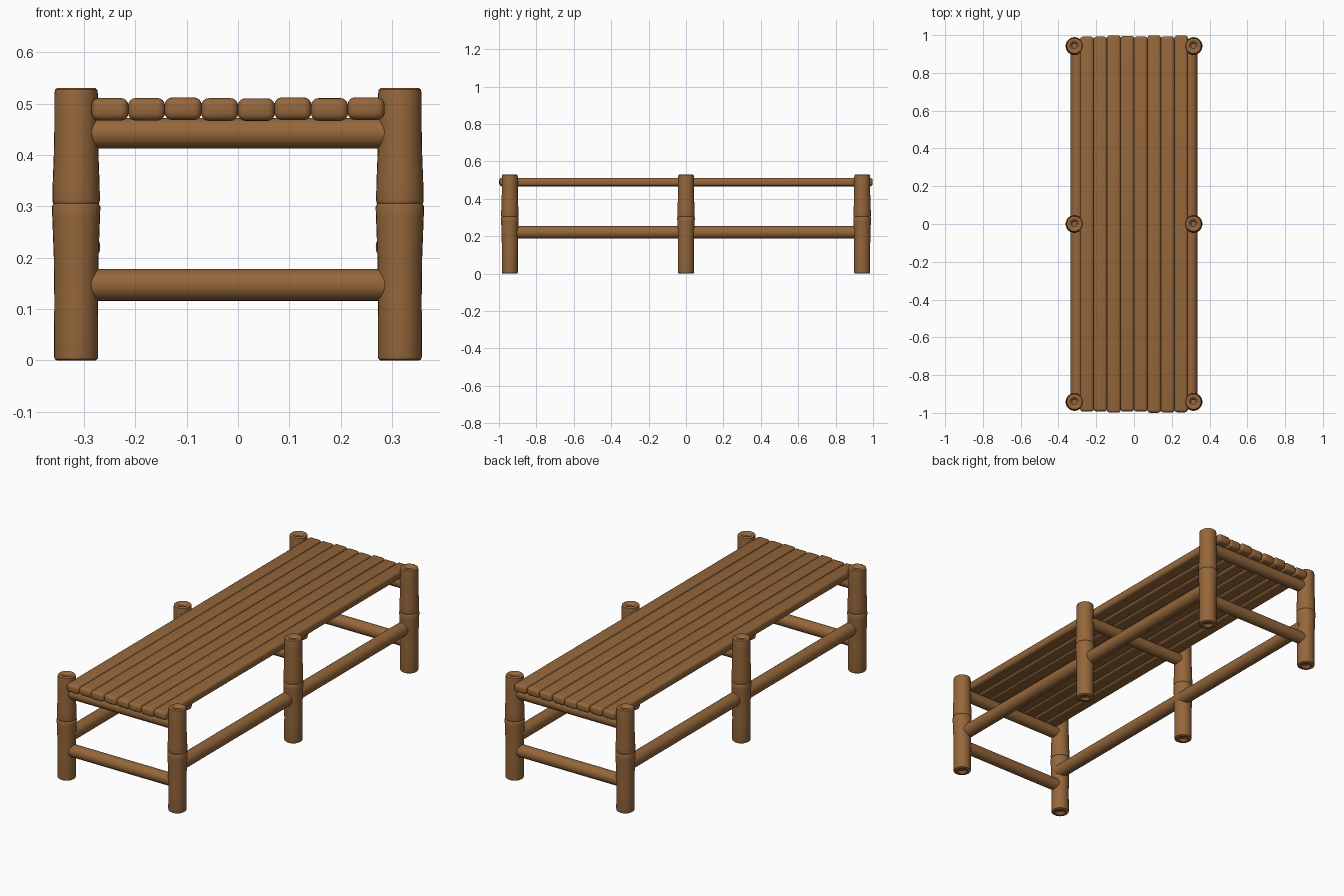
import bpy, bmesh, math, random
from mathutils import Matrix, Vector

if "Cube" in bpy.data.objects:
    bpy.data.objects.remove(bpy.data.objects["Cube"])

random.seed(4)
wood = bpy.data.materials.new("brown_wood")
wood.diffuse_color = (0.30, 0.135, 0.043, 1)
wood.use_nodes = True
wood.node_tree.nodes["Principled BSDF"].inputs["Base Color"].default_value = wood.diffuse_color


def finish(name, bm, loc=(0, 0, 0)):
    bmesh.ops.recalc_face_normals(bm, faces=bm.faces)
    mesh = bpy.data.meshes.new(name)
    bm.to_mesh(mesh)
    bm.free()
    ob = bpy.data.objects.new(name, mesh)
    ob.location = loc
    mesh.materials.append(wood)
    bpy.context.collection.objects.link(ob)
    bpy.ops.object.select_all(action='DESELECT')
    ob.select_set(True)
    bpy.context.view_layer.objects.active = ob
    bpy.ops.object.shade_smooth_by_angle(angle=math.radians(40))
    return ob


def lathe(name, profile, loc, sides=28):
    # profile of (radius, z) turned about z; both ends lie on the axis
    bm = bmesh.new()
    verts = [bm.verts.new((r, 0, z)) for r, z in profile]
    edges = [bm.edges.new(p) for p in zip(verts, verts[1:])]
    bmesh.ops.spin(bm, geom=verts + edges, cent=(0, 0, 0), axis=(0, 0, 1),
                   angle=2 * math.pi, steps=sides)
    bmesh.ops.remove_doubles(bm, verts=bm.verts, dist=1e-5)
    return finish(name, bm, loc)


def rail(name, a, b, radius):
    a, b = Vector(a), Vector(b)
    bm = bmesh.new()
    rot = (b - a).to_track_quat('Z', 'Y').to_matrix().to_4x4()
    bmesh.ops.create_cone(bm, cap_ends=True, segments=24, radius1=radius,
                          radius2=radius, depth=(b - a).length, matrix=rot)
    return finish(name, bm, (a + b) / 2)


# bamboo-like posts: hollowed ends and a grooved joint at mid height
post_profile = [
    (0, 0.012), (0.014, 0.012), (0.022, 0.004), (0.026, 0), (0.038, 0),
    (0.042, 0.003), (0.043, 0.009), (0.0425, 0.12), (0.0435, 0.2),
    (0.0465, 0.28), (0.0472, 0.299), (0.0455, 0.303), (0.0440, 0.305),
    (0.0455, 0.307), (0.0462, 0.312), (0.0458, 0.34), (0.0435, 0.4),
    (0.0425, 0.45), (0.0425, 0.518), (0.041, 0.527), (0.037, 0.53),
    (0.028, 0.53), (0.022, 0.525), (0.014, 0.516), (0, 0.516)]
PX, PY = 0.315, 0.942
for row, y in (("front", -PY), ("middle", 0), ("back", PY)):
    for side, s in (("left", -1), ("right", 1)):
        lathe(f"{row}_{side}_post", post_profile, (s * PX, y, 0))
    # cross bearer under the slats
    rail(f"{row}_bearer", (-PX, y, 0.442), (PX, y, 0.442), 0.030)

# lower stretchers across the two ends
for row, y in (("front", -PY), ("back", PY)):
    rail(f"{row}_stretcher", (-PX, y, 0.147), (PX, y, 0.147), 0.031)

# long lower side rails
for side, s in (("left", -1), ("right", 1)):
    rail(f"{side}_side_rail", (s * 0.302, -PY, 0.221),
         (s * 0.302, PY, 0.221), 0.034)

# seat slats: softly rounded boards with slight hand-made variation
COUNT, PITCH = 8, 0.0712
for i in range(COUNT):
    x = (i - (COUNT - 1) / 2) * PITCH
    y0 = -0.991 - random.uniform(0, 0.009)
    y1 = 0.991 + random.uniform(0, 0.009)
    bm = bmesh.new()
    bmesh.ops.create_cube(bm, size=1, matrix=Matrix.Diagonal(
        (PITCH + 0.001, y1 - y0, 0.044, 1)))
    bmesh.ops.bevel(bm, geom=bm.edges[:], offset=0.015, segments=4,
                    profile=0.5, affect='EDGES')
    finish(f"seat_slat_{i + 1}", bm,
           (x, (y0 + y1) / 2, 0.489 + random.uniform(-0.0015, 0.0015)))
